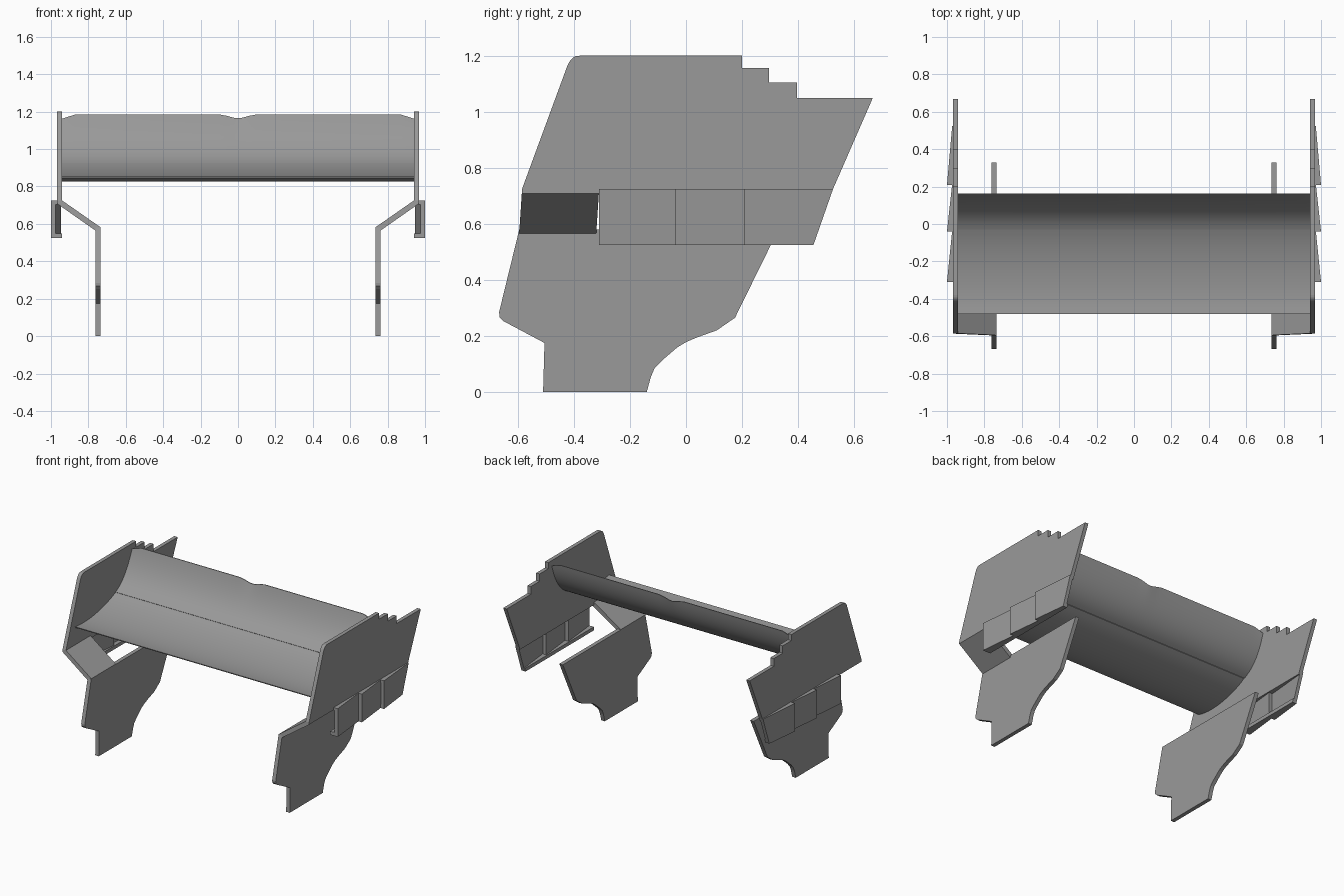
import bpy, bmesh
from mathutils import Vector
from mathutils.geometry import interpolate_bezier

if "Cube" in bpy.data.objects:
    bpy.data.objects.remove(bpy.data.objects["Cube"])

# Dark grey finish shared by every part
grey = bpy.data.materials.new("dark_grey")
grey.diffuse_color = (0.32, 0.32, 0.32, 1)
grey.use_nodes = True
grey.node_tree.nodes["Principled BSDF"].inputs["Base Color"].default_value = grey.diffuse_color


def loft(name, rings, mirror=True):
    """Skin closed rings of points, cap both ends, optionally mirror in x."""
    bm = bmesh.new()
    rows = [[bm.verts.new(p) for p in ring] for ring in rings]
    n = len(rows[0])
    for a, b in zip(rows, rows[1:]):
        for i in range(n):
            j = (i + 1) % n
            bm.faces.new((a[i], a[j], b[j], b[i]))
    bm.faces.new(rows[0][::-1])
    bm.faces.new(rows[-1])
    bmesh.ops.recalc_face_normals(bm, faces=bm.faces)
    mesh = bpy.data.meshes.new(name)
    bm.to_mesh(mesh)
    bm.free()
    mesh.materials.append(grey)
    ob = bpy.data.objects.new(name, mesh)
    bpy.context.collection.objects.link(ob)
    if mirror:
        mod = ob.modifiers.new("Mirror", 'MIRROR')
        mod.use_mirror_merge = False
    return ob


def plate(name, profile, x0, x1):
    return loft(name, [[(x, y, z) for y, z in profile] for x in (x0, x1)])


def bezier(a, h1, h2, b, n=14):
    pts = [Vector((p[0], p[1], 0)) for p in (a, h1, h2, b)]
    return [(p.x, p.y) for p in interpolate_bezier(*pts, n)]


# Upper endplates with stepped rear corner
corner = bezier((-0.425, 1.16), (-0.415, 1.185), (-0.405, 1.2), (-0.38, 1.2), 6)
plate("endplate", [(-0.585, 0.725)] + corner + [
    (0.2, 1.2), (0.2, 1.157), (0.297, 1.157), (0.297, 1.105),
    (0.397, 1.105), (0.397, 1.05), (0.667, 1.05), (0.525, 0.725)], 0.94, 0.967)

# Lower endplates
plate("lower_endplate", [
    (-0.51, 0), (-0.14, 0), (-0.125, 0.055), (-0.112, 0.085), (-0.085, 0.113),
    (-0.03, 0.16), (0, 0.178), (0.04, 0.195), (0.11, 0.22), (0.175, 0.265),
    (0.33, 0.58), (-0.595, 0.58), (-0.667, 0.285), (-0.665, 0.267),
    (-0.65, 0.252), (-0.505, 0.175)], 0.735, 0.763)

# Sloping webs joining upper and lower endplates at the front
web = [(0.94, 0.725), (0.967, 0.725), (0.967, 0.708),
       (0.763, 0.565), (0.735, 0.565), (0.735, 0.582)]
loft("sloping_web", [[(x, y + 0.065 * (z - 0.725), z) for x, z in web]
                     for y in (-0.585, -0.31)])


# Outer louvers: C sections tapering toward the rear
def c_section(outer, y_top, y_bottom):
    inner = outer - 0.025
    sec = [(0.94, 0.725), (outer, 0.725), (outer, 0.525), (0.94, 0.525),
           (0.94, 0.55), (inner, 0.55), (inner, 0.705), (0.94, 0.705)]
    return [(x, y_bottom + (y_top - y_bottom) * (z - 0.525) / 0.2, z) for x, z in sec]


for i, (front, top, bottom) in enumerate([(-0.31, -0.035, -0.035),
                                          (-0.04, 0.215, 0.215),
                                          (0.208, 0.525, 0.455)]):
    loft(f"louver_{i + 1}", [c_section(1.0, front, front), c_section(0.972, top, bottom)])

# Main wing plane
upper = bezier((-0.482, 0.853), (-0.34, 0.832), (-0.15, 0.865), (-0.03, 0.925))
lower = bezier((-0.48, 0.846), (-0.36, 0.803), (-0.15, 0.835), (-0.027, 0.912))
section = upper + lower[::-1]
wing = loft("main_wing", [[(x, y, z) for y, z in section] for x in (-0.94, 0.94)], False)

# Flap, its top edge notched at the middle and lowered at the ends
upper = bezier((-0.029, 0.926), (0.07, 0.975), (0.125, 1.08), (0.157, 1.185))
lower = bezier((-0.022, 0.912), (0.09, 0.96), (0.14, 1.075), (0.162, 1.185))
section = upper + lower[::-1]
half = [(0.02, 0.018), (0.06, 0.007), (0.1, 0), (0.87, 0), (0.94, 0.022)]
columns = [(-x, d) for x, d in half[::-1]] + [(0, 0.02)] + half
flap = loft("flap", [[(x, y, z - d * max(0, (z - 0.925) / 0.26) ** 4) for y, z in section]
                     for x, d in columns], False)

# Smooth the curved surfaces, keep the edges crisp
for ob in (wing, flap):
    bpy.ops.object.select_all(action='DESELECT')
    ob.select_set(True)
    bpy.context.view_layer.objects.active = ob
    bpy.ops.object.shade_smooth_by_angle()
